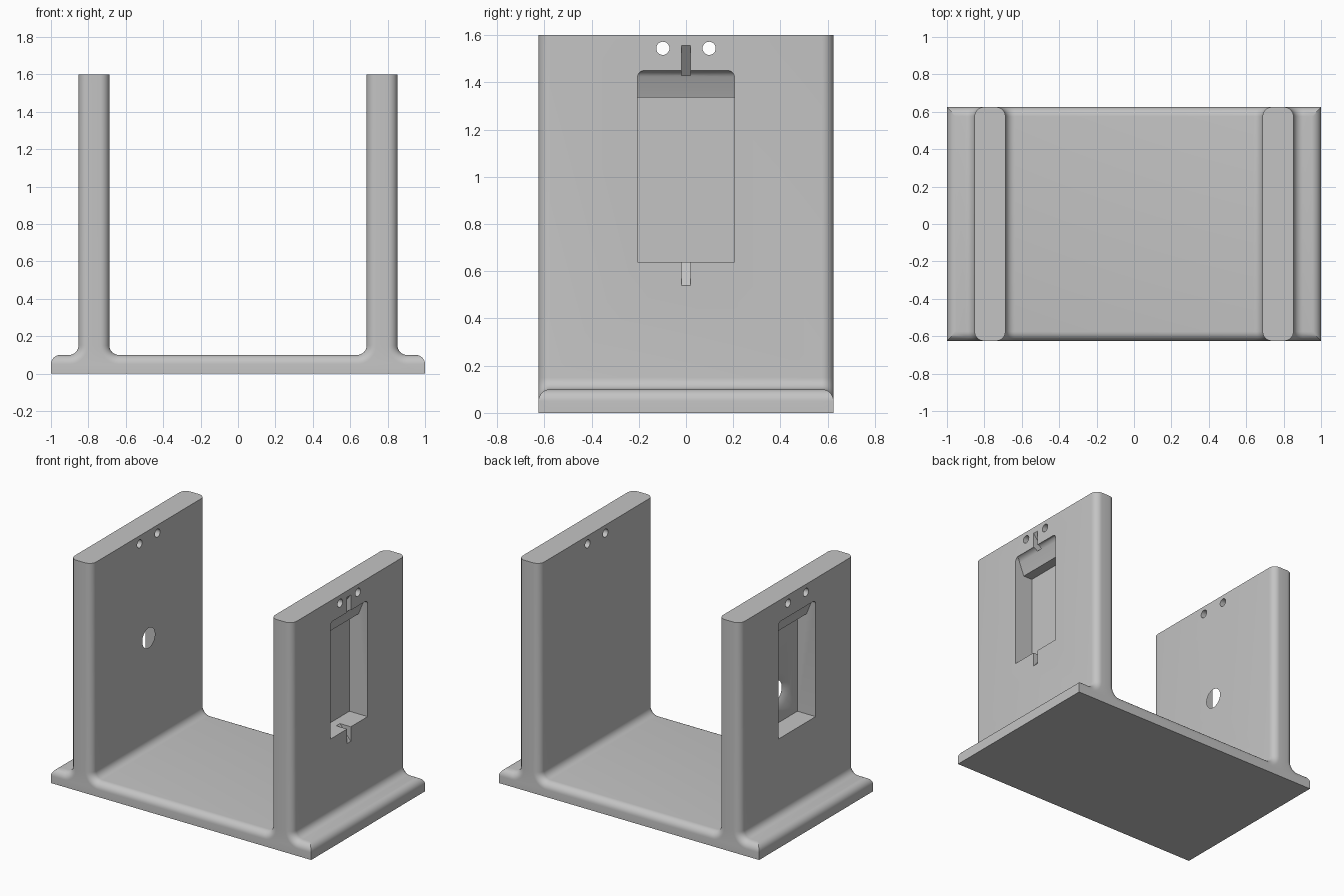
import bpy
import bmesh
from math import sin, cos, asin, pi
from mathutils import Matrix

if "Cube" in bpy.data.objects:
    bpy.data.objects.remove(bpy.data.objects["Cube"], do_unlink=True)

DEPTH, HEIGHT, BASE, R = 0.625, 1.6, 0.1, 0.05
INNER, OUTER = 0.6875, 0.853
STEPS = 8

grey = bpy.data.materials.new("plain grey")
grey.use_nodes = True
grey.diffuse_color = (0.55, 0.55, 0.55, 1)
grey.node_tree.nodes["Principled BSDF"].inputs["Base Color"].default_value = grey.diffuse_color


def make_object(name, bm):
    bmesh.ops.recalc_face_normals(bm, faces=bm.faces)
    mesh = bpy.data.meshes.new(name)
    bm.to_mesh(mesh)
    bm.free()
    mesh.materials.append(grey)
    obj = bpy.data.objects.new(name, mesh)
    bpy.context.collection.objects.link(obj)
    return obj


def arc(cx, cz, r, start, end):
    angles = [start + (end - start) * i / STEPS for i in range(STEPS + 1)]
    return [(cx + r * cos(a), cz + r * sin(a)) for a in angles]


def section(d):
    """Bracket outline, shrunk by d everywhere but the bottom, ends and top."""
    top, out, inn, r = BASE - d, OUTER - d, INNER + d, R + d
    half = [(1, 0)]
    half += arc(1 - R, BASE - R, R, 0, asin(min(1, max(0, (top - BASE + R) / R))))
    half += arc(out + r, top + r, r, 1.5 * pi, pi)
    half += [(out, HEIGHT), (inn, HEIGHT)]
    half += arc(inn - r, top + r, r, 0, -0.5 * pi)
    return half + [(-x, z) for x, z in reversed(half)]


# Bracket body: outline swept from front to back with rounded rims
rim = [(DEPTH - R + R * sin(a), R * (1 - cos(a)))
       for a in (0.5 * pi * i / STEPS for i in range(STEPS + 1))]
layers = [(-y, d) for y, d in reversed(rim)] + rim
bm = bmesh.new()
rings = [[bm.verts.new((x, y, z)) for x, z in section(d)] for y, d in layers]
for a, b in zip(rings, rings[1:]):
    for i in range(len(a)):
        j = (i + 1) % len(a)
        bm.faces.new((a[i], a[j], b[j], b[i]))
bm.faces.new(rings[0])
bm.faces.new(rings[-1])
bmesh.ops.remove_doubles(bm, verts=bm.verts, dist=1e-5)
bmesh.ops.dissolve_degenerate(bm, edges=bm.edges, dist=1e-5)
body = make_object("bracket_body", bm)


def cut(bm, turn=0):
    """Subtract a shape from the body, turned about the vertical axis."""
    bm.transform(Matrix.Rotation(turn, 4, 'Z'))
    cutter = make_object("cutter", bm)
    cutter.hide_render = True
    mod = body.modifiers.new("cut", 'BOOLEAN')
    mod.operation, mod.solver, mod.object = 'DIFFERENCE', 'EXACT', cutter
    bpy.context.view_layer.objects.active = body
    bpy.ops.object.modifier_apply(modifier=mod.name)
    bpy.data.objects.remove(cutter, do_unlink=True)


def prism(points, half_width):
    """Extrude (depth below the outer wall face, z) points along y."""
    bm = bmesh.new()
    face = bm.faces.new([bm.verts.new((OUTER - d, -half_width, z)) for d, z in points])
    new = bmesh.ops.extrude_face_region(bm, geom=[face])["geom"]
    bmesh.ops.translate(bm, vec=(0, 2 * half_width, 0),
                        verts=[v for v in new if isinstance(v, bmesh.types.BMVert)])
    bmesh.ops.recalc_face_normals(bm, faces=bm.faces)
    return bm


def rod(r1, r2, length, x, y, z, sides):
    bm = bmesh.new()
    bmesh.ops.create_cone(bm, cap_ends=True, segments=sides, radius1=r1, radius2=r2, depth=length)
    bm.transform(Matrix.Translation((x, y, z)) @ Matrix.Rotation(-pi / 2, 4, 'Y'))
    return bm


LOW, HIGH, AXLE = 0.64, 1.45, 0.853
for turn in (0, pi):
    # Pocket with a sloped, rounded upper ledge
    bm = prism([(-0.06, LOW), (0.14, LOW), (0.14, 1.335), (0.07, 1.335),
                (0.025, HIGH), (-0.06, HIGH)], 0.205)
    rounded = [e for e in bm.edges if all(v.co.z > 1.4 for v in e.verts)
               and any(v.co.x < OUTER for v in e.verts)]
    bmesh.ops.bevel(bm, geom=rounded, offset=0.028, segments=5, profile=0.5, affect='EDGES')
    cut(bm, turn)
    # Tapered cable notches above and below the pocket
    cut(prism([(-0.02, HIGH - 0.02), (0.1, HIGH - 0.02), (-0.02, HIGH + 0.13)], 0.02), turn)
    cut(prism([(-0.02, LOW + 0.02), (0.1, LOW + 0.02), (-0.02, LOW - 0.125)], 0.02), turn)
    # Countersink in the pocket floor
    cut(rod(0.14, 0.06, 0.04, OUTER - 0.15, 0, AXLE, 48), turn)

# Axle hole and screw holes through both walls
cut(rod(0.08, 0.08, 2.2, 0, 0, AXLE, 48))
for y in (-0.098, 0.098):
    for z in (0.548, 1.544):
        cut(rod(0.028, 0.028, 2.2, 0, y, z, 24))

bpy.ops.object.select_all(action='DESELECT')
body.select_set(True)
bpy.context.view_layer.objects.active = body
bpy.ops.object.shade_smooth_by_angle(angle=0.5)
